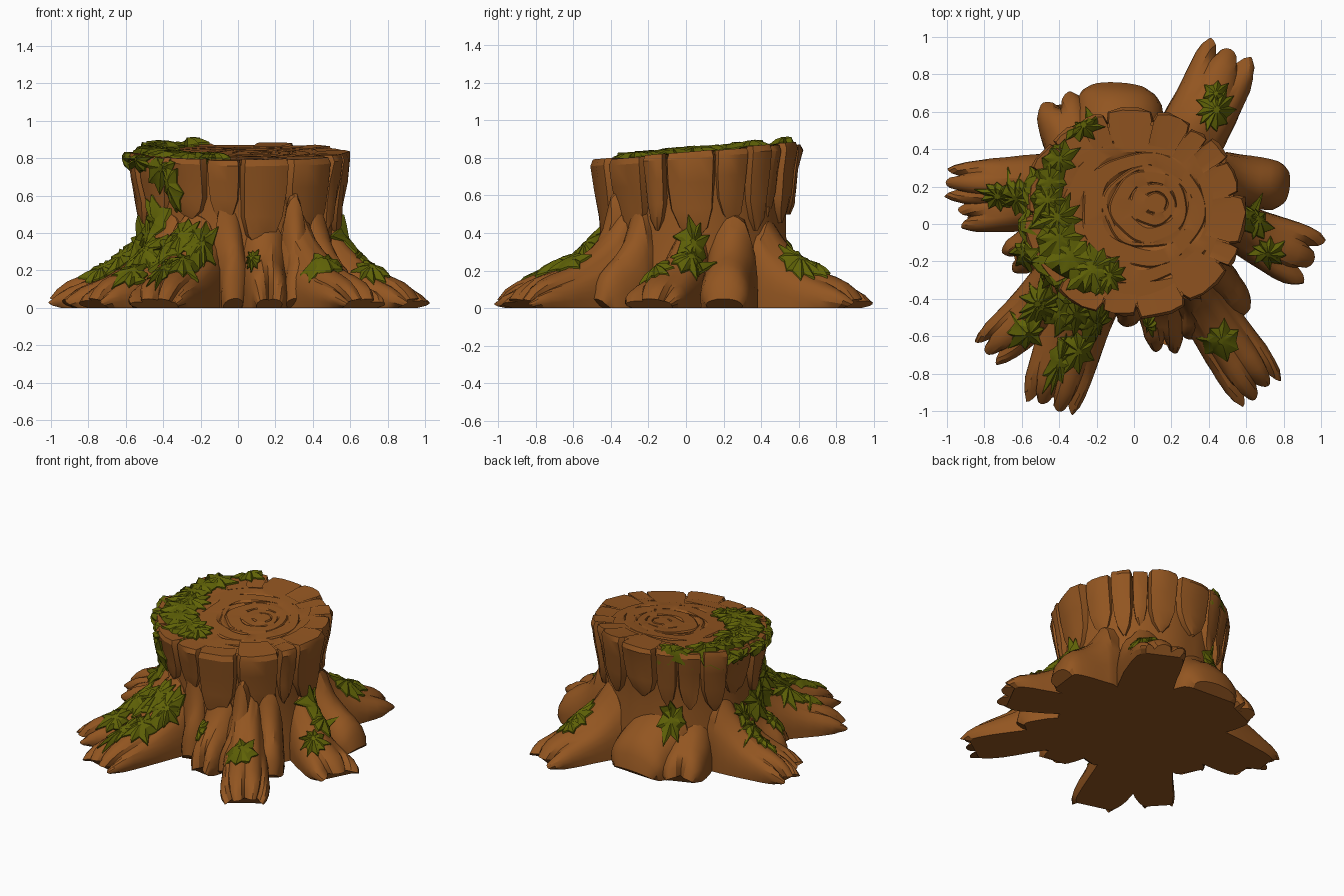
import bpy, bmesh, math, random
from mathutils import Vector
from mathutils.bvhtree import BVHTree

random.seed(11)
if "Cube" in bpy.data.objects:
    bpy.data.objects.remove(bpy.data.objects["Cube"])

CY = 0.055                      # trunk axis offset in y
wood_v, wood_f = [], []         # collected wood surface for placing moss


def material(name, rgb):
    m = bpy.data.materials.new(name)
    m.use_nodes = True
    m.diffuse_color = (*rgb, 1)
    bsdf = next(n for n in m.node_tree.nodes if n.type == 'BSDF_PRINCIPLED')
    bsdf.inputs["Base Color"].default_value = (*rgb, 1)
    bsdf.inputs["Roughness"].default_value = 0.9
    return m


BARK = material("brown_wood", (0.29, 0.092, 0.015))
MOSS = material("green_moss", (0.115, 0.122, 0.002))


def make(name, verts, faces, mat, angle=28):
    me = bpy.data.meshes.new(name)
    me.from_pydata([tuple(v) for v in verts], [], faces)
    bm = bmesh.new()
    bm.from_mesh(me)
    bmesh.ops.recalc_face_normals(bm, faces=bm.faces)
    bm.to_mesh(me)
    bm.free()
    me.materials.append(mat)
    ob = bpy.data.objects.new(name, me)
    bpy.context.collection.objects.link(ob)
    bpy.ops.object.select_all(action='DESELECT')
    ob.select_set(True)
    bpy.context.view_layer.objects.active = ob
    bpy.ops.object.shade_smooth_by_angle(angle=math.radians(angle))
    if mat is BARK:
        base = len(wood_v)
        wood_v.extend(v.co.copy() for v in me.vertices)
        wood_f.extend([base + i for i in p.vertices] for p in me.polygons)


def grid_faces(rows, cols, wrap=False):
    return [(r * cols + c, r * cols + (c + 1) % cols,
             (r + 1) * cols + (c + 1) % cols, (r + 1) * cols + c)
            for r in range(rows - 1) for c in range(cols if wrap else cols - 1)]


def top_z(y):
    return 0.828 + 0.085 * (y - CY)


def polar(r, a):
    return r * 1.04 * math.cos(a), CY + r * 0.96 * math.sin(a)


# Trunk core
N = 40
verts = []
for z, r in ((0, .53), (.2, .515), (.4, .495), (.6, .5), (1, .52)):
    for i in range(N):
        x, y = polar(r + random.uniform(-.008, .008), math.tau * i / N)
        verts.append((x, y, z if z < 1 else top_z(y) - .02))
make("trunk_core", verts, grid_faces(5, N, True) + [list(range(N)), list(range(4 * N, 5 * N))], BARK)

# Cut top with broken growth rings
N = 56
CENTRE = Vector((0.13, 0.12))
grooves = (.12, .24, .4, .46, .64, .8)
steps = [(.02, 0, 0)]
for k, g in enumerate(grooves):
    steps += [(g - .015, 0, k), (g, 1, k), (g + .015, 0, k + 1)]
steps.append((1, 0, len(grooves)))
arcs = [[random.random() for _ in range(11)] for _ in grooves]
verts = []
for f, cut, k in steps:
    for i in range(N):
        x, y = polar(.5, math.tau * i / N)
        wob = f * (1 + .03 * math.sin(5 * math.tau * i / N + 2 * k)) if f < 1 else 1
        p = CENTRE.lerp(Vector((x, y)), wob)
        depth = .01 if cut and arcs[k][i * 11 // N] > .45 else 0
        verts.append((p.x, p.y, top_z(p.y) - .003 - .002 * (k % 2) - depth))
make("cut_top", verts, grid_faces(len(steps), N, True) + [list(range(N))], BARK, 20)

# Bark planks around the upper trunk, pointed at the lower end
weights = [random.uniform(.5, 1.4) for _ in range(17)]
angle = 0.2
cols = (-1, -.86, -.35, .3, .86, 1)
rows = ((0, .95, -.012), (.05, 1, 0), (.35, 1, -.02), (.65, .93, -.04), (.86, .65, -.05), (1, .12, -.07))
for n, w in enumerate(weights):
    half = math.pi * w / sum(weights)
    mid = angle + half
    angle += 2 * half
    low = random.uniform(.32, .5)
    out = random.uniform(.55, .585)
    lift = random.uniform(-.006, .014)
    inner = random.uniform(.36, .47)
    skew = random.uniform(-.4, .4)
    verts = []
    for u in cols:                              # cap edge towards the centre
        x, y = polar(inner + .04 * u * skew, mid + half * u * .97)
        verts.append((x, y, top_z(y) + lift * .2))
    for v, width, dr in rows:
        for u in cols:
            edge = -.045 if abs(u) == 1 else .012 * (1 - abs(u)) + .012 * u * skew
            x, y = polar(out + dr + edge + random.uniform(-.007, .007),
                         mid + half * (u * width + skew * max(0, v - .5)))
            top = top_z(y) + lift - (.012 if v == .05 else 0)
            verts.append((x, y, top + (low - top) * v))
    make(f"bark_plank_{n + 1}", verts, grid_faces(len(rows) + 1, len(cols)), BARK)


# Roots: arched lofts running from the trunk wall to a tip of rounded toes
def root(name, start, tip, w0, w1, high, full, toes):
    a, b = Vector(start), Vector(tip)
    along = (b - a).normalized()
    side = Vector((-along.y, along.x))
    length = (b - a).length
    per_toe = 6 if toes > 1 else 12
    M = per_toe * toes + 1
    bend = random.uniform(-.02, .02)
    reach = [random.uniform(-.03, 0) for _ in range(toes)]
    rings = (-.35, 0, .1, .22, .38, .55, .7, .83, .93, 1)
    verts = []
    for s in rings:
        q = max(s, 0)
        h = high * ((1 - full) * (1 - q) ** 3 + full * math.sqrt(max(0, 1 - q ** 5)))
        h = max(h, .05)
        if s < 0:
            h *= 1.12
        w = (w0 + (w1 - w0) * q) * math.sqrt(1 - .45 * q ** 10) * (.7 if s < 0 else 1)
        for j in range(M):
            t = math.pi * j / (M - 1)
            lobe = abs(math.sin(math.pi * j / per_toe)) ** .6
            k = 1 - (.03 + .13 * q * q) * (1 - lobe) + random.uniform(-.018, .018)
            toe = reach[min(j // per_toe, toes - 1)]
            fwd = length * s + (toe - .065 * (1 - lobe) + .02) * q ** 5
            p = a + along * fwd + side * (w * math.cos(t) * k + bend * math.sin(math.pi * q))
            z = h * math.sin(t) ** .8 * k if 0 < j < M - 1 else 0
            verts.append((p.x, p.y, z))
    R = len(rings)
    faces = grid_faces(R, M)
    faces += [(r * M, (r + 1) * M, (r + 2) * M - 1, (r + 1) * M - 1) for r in range(R - 1)]
    faces += [list(range(M)), list(range((R - 1) * M, R * M))]
    make(name, verts, faces, BARK, 27)


root("back_left_root", (.29, .45), (.52, .94), .19, .185, .46, .38, 3)
root("left_rear_root", (.48, .24), (.83, .2), .15, .15, .5, .5, 1)
root("left_root", (.49, .02), (.96, -.2), .12, .195, .48, .37, 3)
root("left_front_lobe", (.42, -.26), (.59, -.48), .11, .09, .54, .45, 1)
root("front_left_root", (.32, -.36), (.68, -.9), .14, .18, .5, .38, 4)
root("front_inner_lobe", (.3, -.4), (.31, -.6), .08, .08, .6, .45, 1)
root("front_lobe", (.14, -.4), (.17, -.68), .14, .1, .5, .5, 2)
root("front_side_lobe", (-.05, -.42), (-.02, -.53), .09, .08, .62, .5, 1)
root("front_right_root", (-.24, -.38), (-.45, -.98), .18, .185, .5, .38, 4)
root("right_front_root", (-.37, -.28), (-.79, -.69), .16, .13, .5, .37, 3)
root("right_lobe", (-.48, -.08), (-.67, -.2), .13, .11, .42, .45, 2)
root("right_root", (-.47, .22), (-1, .22), .16, .115, .48, .37, 3)
root("right_inner_root", (-.48, .1), (-.93, .03), .14, .09, .4, .36, 2)
root("back_right_root", (-.28, .38), (-.42, .68), .18, .14, .42, .5, 2)
root("back_lobe", (-.1, .44), (-.08, .745), .26, .24, .52, .52, 1)

# Moss: jagged tufts laid over the wood
TREE = BVHTree.FromPolygons(wood_v, wood_f)
moss_v, moss_f = [], []


def tuft(hit, n, size, width):
    outward = Vector((hit.x, hit.y - CY, 0)).normalized()
    d = outward - Vector((0, 0, 1))
    d = (d - n * d.dot(n)).normalized()
    s = n.cross(d)
    count = 2 * random.randint(7, 10)
    radius = [random.uniform(.95, 1.3) if i % 2 else random.uniform(.66, .84) for i in range(count)]

    def place(px, py, lift):
        p = hit + d * px + s * py
        loc, _, _, dist = TREE.ray_cast(p + n * .15, -n)
        if loc is None or dist > .27:
            loc = TREE.find_nearest(p - n * .9 * math.hypot(px, py))[0]
            lift *= .6
        q = loc + n * lift
        return Vector((q.x, q.y, max(q.z, .005)))

    base = len(moss_v)
    for f, tip_lift, gap_lift in ((.2, .036, .034), (.62, .03, .025), (1, .012, .01), (1, -.012, -.012)):
        for i, r in enumerate(radius):
            t = math.tau * (i + .25 * math.sin(i * 3)) / count
            r *= f * (1 + .12 * math.cos(t))
            moss_v.append(place(size * r * math.cos(t), width * r * math.sin(t),
                                tip_lift if i % 2 else gap_lift))
    moss_f.extend([base + i for i in face] for face in grid_faces(4, count, True))
    moss_f.append([base + i for i in range(count)])


def moss_from_above(x, y, size, width):
    loc, n, _, _ = TREE.ray_cast(Vector((x, y, 2)), Vector((0, 0, -1)))
    if loc:
        tuft(loc, (n + Vector((0, 0, .5))).normalized(), size, width)


def moss_on_wall(degrees, z, size, width):
    a = math.radians(degrees)
    out = Vector((math.cos(a), math.sin(a), 0))
    loc, n, _, _ = TREE.ray_cast(Vector((0, CY, z)) + out * 2, -out)
    if loc:
        tuft(loc, (n + out).normalized(), size, width)


# Rim carpet, then tufts on the roots
for spot in ((-.4, .35, .1, .11), (-.45, .23, .1, .13), (-.46, .13, .11, .12), (-.41, .04, .13, .12),
             (-.4, -.07, .13, .13), (-.34, -.17, .14, .14), (-.23, -.24, .15, .13), (-.13, -.27, .1, .08),
             (-.62, .15, .1, .11), (-.72, .15, .1, .08), (-.58, -.16, .08, .08), (-.27, .53, .09, .12),
             (.43, .6, .15, .09), (.43, .69, .08, .06), (.65, .02, .09, .11), (.71, -.15, .1, .08),
             (.46, -.62, .11, .1), (-.5, -.42, .12, .1), (-.57, -.57, .11, .09),
             (-.3, -.67, .12, .09), (-.38, -.48, .12, .1), (-.2, -.52, .1, .09)):
    moss_from_above(*spot)

# Hanging strands on the wall
for spot in ((222, .75, .11, .09), (230, .67, .15, .06), (205, .79, .06, .1), (185, .8, .05, .09),
             (165, .8, .05, .09), (215, .45, .14, .09), (205, .38, .12, .1), (240, .38, .13, .1),
             (250, .34, .16, .08), (243, .2, .15, .06), (225, .3, .12, .1), (278, .26, .06, .05),
             (190, .36, .12, .1), (172, .33, .1, .09), (118, .36, .13, .09), (358, .34, .15, .09)):
    moss_on_wall(*spot)
make("moss", moss_v, moss_f, MOSS, 24)
